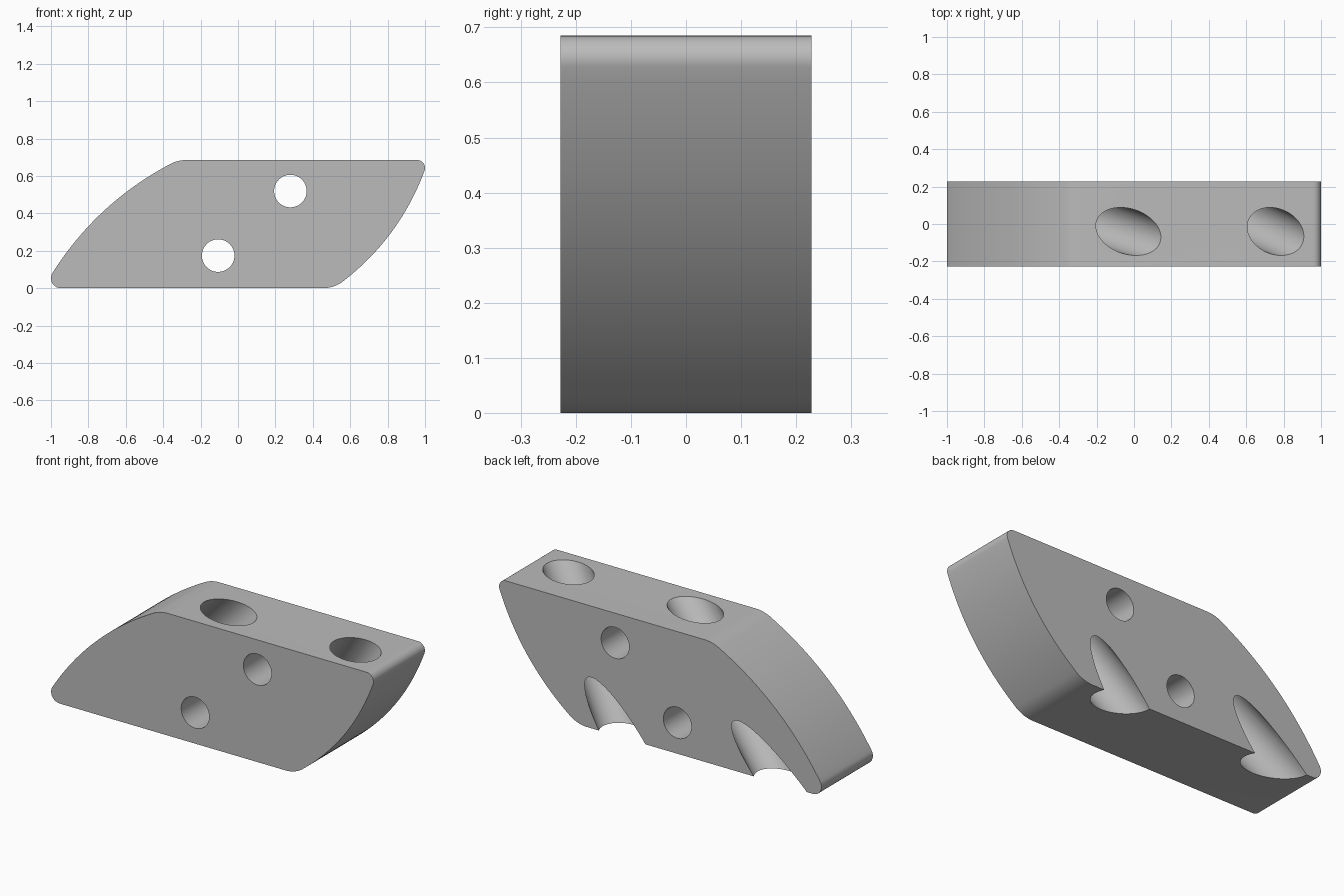
import bpy
import bmesh
from math import cos, sin, radians
from mathutils import Vector

HALF_DEPTH = 0.228

cube = bpy.data.objects.get("Cube")
if cube:
    bpy.data.objects.remove(cube, do_unlink=True)

# Grey finish
grey = bpy.data.materials.new("plain_grey")
grey.use_nodes = True
colour = (0.5, 0.5, 0.5, 1)
grey.diffuse_color = colour
grey.node_tree.nodes["Principled BSDF"].inputs["Base Color"].default_value = colour


def fillet(cx, cz, r, start, end, n=10):
    """Rounded corner points around a centre."""
    angles = [radians(start + (end - start) * i / n) for i in range(n + 1)]
    return [Vector((cx + r * cos(a), cz + r * sin(a))) for a in angles]


def bow(p, q, sag, n=28):
    """Inner points of a shallow arc from p to q, bulging to the right."""
    d = q - p
    side = Vector((d.y, -d.x)).normalized()
    return [p + d * (i / n) + side * sag * 4 * (i / n) * (1 - i / n)
            for i in range(1, n)]


def make_object(name, bm):
    bmesh.ops.recalc_face_normals(bm, faces=bm.faces)
    mesh = bpy.data.meshes.new(name)
    bm.to_mesh(mesh)
    bm.free()
    mesh.materials.append(grey)
    obj = bpy.data.objects.new(name, mesh)
    bpy.context.collection.objects.link(obj)
    return obj


def cut_hole(body, name, centre, direction, radius, length):
    """Drill a round hole through the body."""
    bm = bmesh.new()
    bmesh.ops.create_cone(bm, cap_ends=True, segments=64, radius1=radius,
                          radius2=radius, depth=length)
    cutter = make_object(name, bm)
    cutter.rotation_mode = 'QUATERNION'
    cutter.rotation_quaternion = Vector(direction).to_track_quat('Z', 'Y')
    cutter.location = centre
    cutter.hide_render = True
    mod = body.modifiers.new(name, 'BOOLEAN')
    mod.operation = 'DIFFERENCE'
    mod.solver = 'EXACT'
    mod.object = cutter
    bpy.context.view_layer.update()
    bpy.context.view_layer.objects.active = body
    bpy.ops.object.modifier_apply(modifier=mod.name)
    bpy.data.objects.remove(cutter, do_unlink=True)


# Slanted block: four rounded corners joined by two bowed ends
low_right = fillet(0.455, 0.174, 0.174, 270, 307)
top_right = fillet(0.958, 0.643, 0.042, -20, 90)
top_left = fillet(-0.275, 0.495, 0.19, 90, 120)
low_left = fillet(-0.947, 0.053, 0.053, 148, 270)
outline = (low_right + bow(low_right[-1], top_right[0], 0.053) + top_right
           + top_left + bow(top_left[-1], low_left[0], 0.056) + low_left)

bm = bmesh.new()
front = bm.faces.new([bm.verts.new((p.x, -HALF_DEPTH, p.y)) for p in outline])
extruded = bmesh.ops.extrude_face_region(bm, geom=[front])["geom"]
bmesh.ops.translate(bm, vec=(0, 2 * HALF_DEPTH, 0),
                    verts=[v for v in extruded if isinstance(v, bmesh.types.BMVert)])
block = make_object("slanted_block", bm)

# Straight holes from front to back
for x, z in ((0.28, 0.519), (-0.106, 0.174)):
    cut_hole(block, "cross_hole", (x, 0, z), (0, 1, 0), 0.087, 1)

# Slanted holes from the top, breaking out through the base and back
for x, slope in ((0.757, 0.75), (-0.03, 1.03)):
    cut_hole(block, "slanted_hole", (x, -0.04, 0.685), (slope, -0.35, 1), 0.121, 4)

# Smooth curves with crisp edges
bpy.ops.object.select_all(action='DESELECT')
block.select_set(True)
bpy.context.view_layer.objects.active = block
bpy.ops.object.shade_smooth_by_angle(angle=radians(30))
